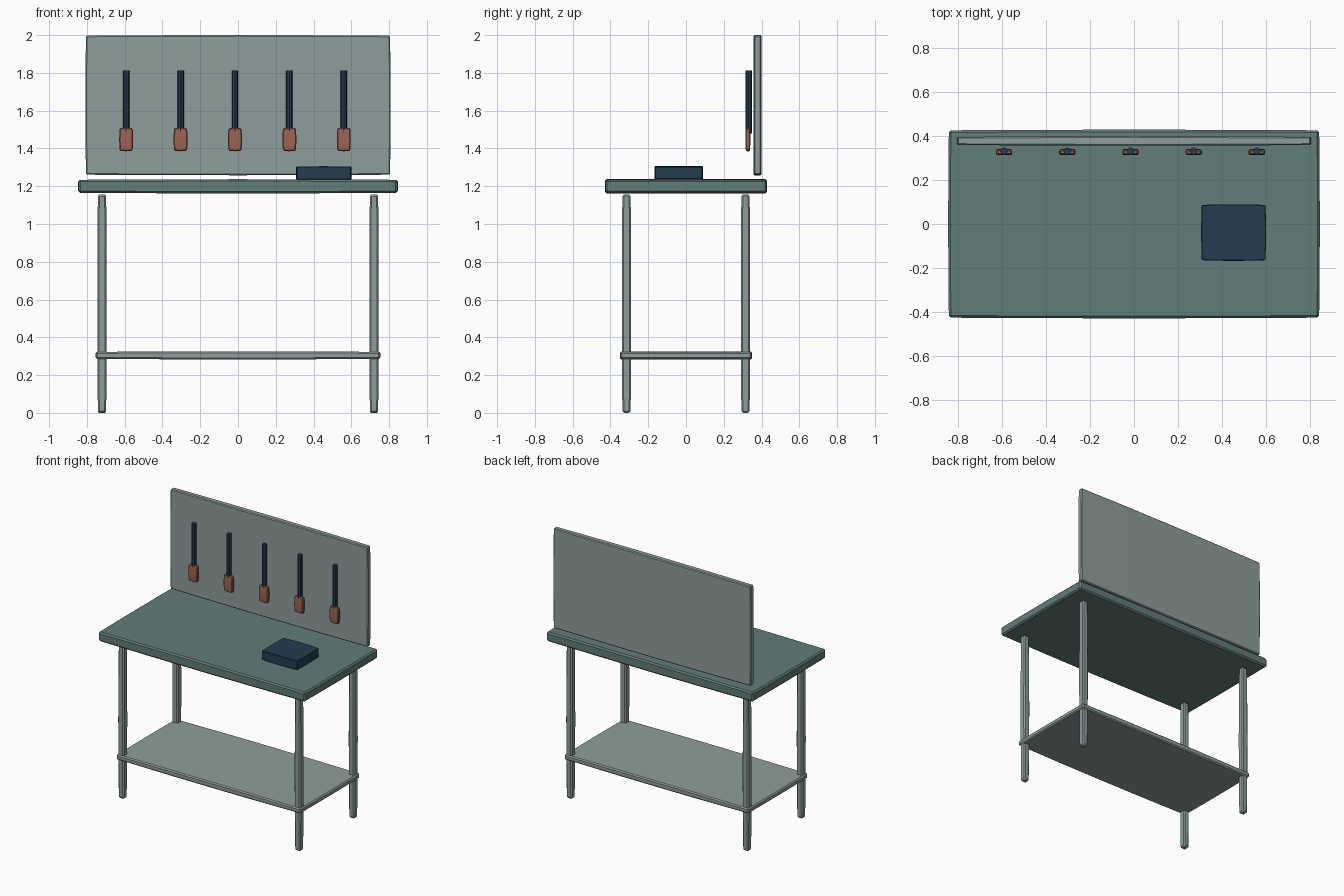
import bpy, bmesh
from mathutils import Vector

if "Cube" in bpy.data.objects:
    bpy.data.objects.remove(bpy.data.objects["Cube"])


def material(name, rgb):
    def lin(c):
        c /= 255
        return c / 12.92 if c <= 0.04045 else ((c + 0.055) / 1.055) ** 2.4
    m = bpy.data.materials.new(name)
    m.diffuse_color = (*[lin(c) for c in rgb], 1)
    m.use_nodes = True
    m.node_tree.nodes["Principled BSDF"].inputs["Base Color"].default_value = m.diffuse_color
    return m


GREEN = material("green_worktop", (98, 125, 120))
GREY = material("grey_metal", (143, 158, 156))
NAVY = material("dark_blue", (36, 60, 78))
BROWN = material("brown_grip", (156, 100, 82))


def finish(name, bm, mat):
    bmesh.ops.recalc_face_normals(bm, faces=bm.faces)
    me = bpy.data.meshes.new(name)
    bm.to_mesh(me)
    bm.free()
    me.materials.append(mat)
    ob = bpy.data.objects.new(name, me)
    bpy.context.collection.objects.link(ob)
    return ob


def box(name, lo, hi, mat, chamfer=0.008, bulge=0.003):
    """Chamfered box with very slightly swollen sides."""
    lo, hi = Vector(lo), Vector(hi)
    mid, half = (lo + hi) / 2, (hi - lo) / 2
    bm = bmesh.new()
    bmesh.ops.create_cube(bm, size=2)
    bmesh.ops.subdivide_edges(bm, edges=bm.edges[:], cuts=3, use_grid_fill=True)
    for v in bm.verts:
        n = v.co.copy()
        for a in range(3):
            b, c = (a + 1) % 3, (a + 2) % 3
            # swell along the longer cross direction, none at its ends
            t = n[b] if half[b] > half[c] else n[c]
            v.co[a] = mid[a] + n[a] * (half[a] - bulge * t * t)
    ob = finish(name, bm, mat)
    mod = ob.modifiers.new("chamfer", "BEVEL")
    mod.width, mod.segments = chamfer, 1
    mod.limit_method, mod.angle_limit = "ANGLE", 0.7
    return ob


def rod(name, x, y, z0, z1, r, mat):
    bm = bmesh.new()
    bmesh.ops.create_cone(bm, cap_ends=True, segments=8, radius1=r, radius2=r, depth=z1 - z0)
    bmesh.ops.translate(bm, verts=bm.verts, vec=(x, y, (z0 + z1) / 2))
    return finish(name, bm, mat)


# Worktop, lower shelf and back panel
box("worktop", (-.847, -.43, 1.162), (.847, .43, 1.237), GREEN, 0.01)
box("lower_shelf", (-.755, -.35, .283), (.755, .35, .326), GREY)
box("back_panel", (-.808, .357, 1.258), (.808, .4, 2.0), GREY, 0.006)

# Four legs
for sx, fx in ((-1, "left"), (1, "right")):
    for sy, fy in ((-1, "front"), (1, "back")):
        x, y = sx * .72, sy * .315
        box(f"{fy}_{fx}_leg", (x - .025, y - .025, 0), (x + .025, y + .025, 1.157), GREY)

# Row of hanging tools
for i in range(5):
    x = -.592 + .288 * i
    rod(f"tool_shaft_{i + 1}", x, .332, 1.48, 1.812, .017, NAVY)
    box(f"tool_grip_{i + 1}", (x - .037, .314, 1.385), (x + .037, .341, 1.51), BROWN, 0.007)

# Box lying on the worktop
box("small_case", (.306, -.168, 1.234), (.602, .09, 1.306), NAVY, 0.003)
